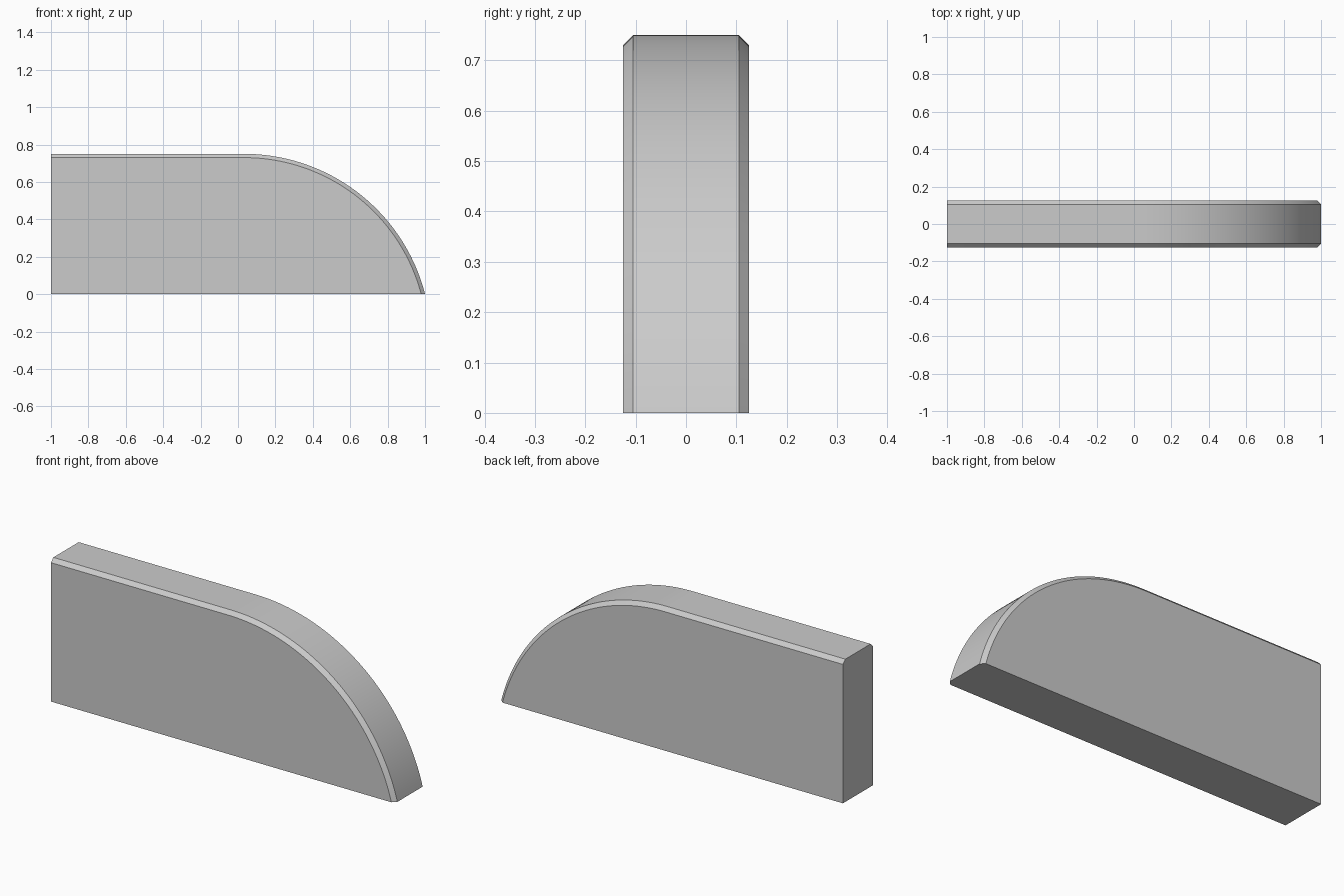
import bpy, bmesh, math

if "Cube" in bpy.data.objects:
    bpy.data.objects.remove(bpy.data.objects["Cube"])

HALF_W, CHAMFER = 0.125, 0.02
RADIUS, CX, CZ = 1.0, 0.032, -0.25
SEGMENTS = 48


def profile(bm, y, inset):
    """Side outline: flat base, upright end, level top, curved nose."""
    r = RADIUS - inset
    end = math.asin(-CZ / r)
    pts = [(-1, 0), (-1, CZ + r)]
    for i in range(SEGMENTS + 1):
        a = math.pi / 2 + (end - math.pi / 2) * i / SEGMENTS
        pts.append((CX + r * math.cos(a), CZ + r * math.sin(a)))
    return [bm.verts.new((x, y, z)) for x, z in pts]


# Slab lofted through four outlines, chamfered along the top and nose
bm = bmesh.new()
inner = HALF_W - CHAMFER
rings = [profile(bm, y, inset) for y, inset in
         ((-HALF_W, CHAMFER), (-inner, 0), (inner, 0), (HALF_W, CHAMFER))]
n = len(rings[0])
for a, b in zip(rings, rings[1:]):
    for i in range(1, n - 1):
        bm.faces.new((a[i], a[i + 1], b[i + 1], b[i]))

# Side walls, flat end and base
bm.faces.new(rings[0])
bm.faces.new(rings[-1])
bm.faces.new([r[0] for r in (rings[0], rings[-1])] + [r[1] for r in reversed(rings)])
bm.faces.new([r[0] for r in (rings[0], rings[-1])] + [r[-1] for r in reversed(rings)])
bmesh.ops.recalc_face_normals(bm, faces=bm.faces)

mesh = bpy.data.meshes.new("rounded_slab")
bm.to_mesh(mesh)
bm.free()
slab = bpy.data.objects.new("rounded_slab", mesh)
bpy.context.collection.objects.link(slab)

# Smooth nose, crisp chamfers
bpy.context.view_layer.objects.active = slab
slab.select_set(True)
bpy.ops.object.shade_smooth_by_angle(angle=math.radians(20))
